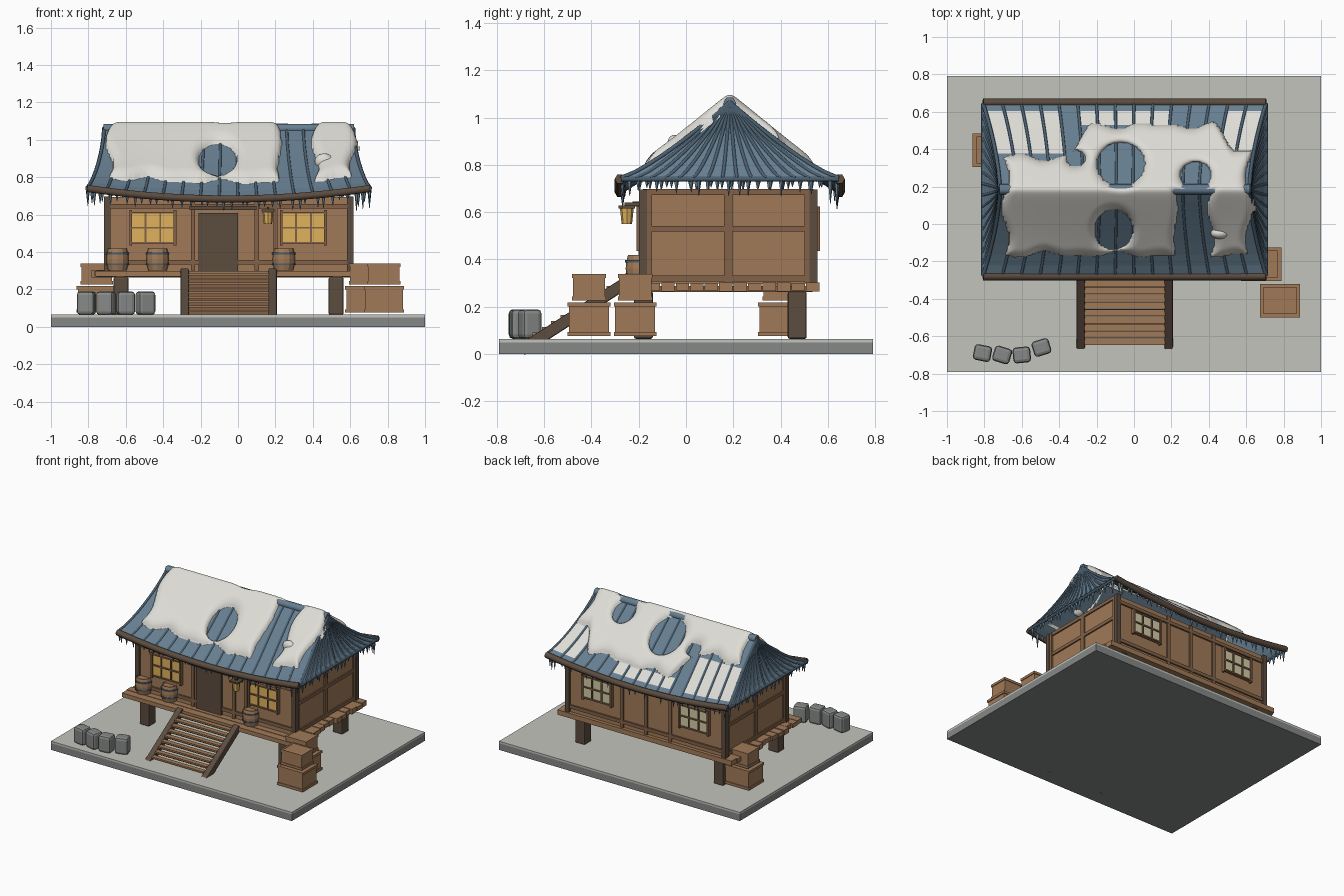
import bpy, bmesh, math, random
from mathutils import Matrix, Vector

random.seed(4)
if "Cube" in bpy.data.objects:
    bpy.data.objects.remove(bpy.data.objects["Cube"], do_unlink=True)


def material(name, code):
    rgb = [int(code[i:i + 2], 16) / 255 for i in (0, 2, 4)]
    rgba = [((c + .055) / 1.055) ** 2.4 for c in rgb] + [1]
    m = bpy.data.materials.new(name)
    m.use_nodes = True
    m.diffuse_color = rgba
    m.node_tree.nodes["Principled BSDF"].inputs["Base Color"].default_value = rgba
    return m


STONE = material("stone grey", "868987")
GROUND = material("ground frost", "C3C4BC")
SNOW = material("snow", "DEDCD5")
WOOD = material("wood", "A17A58")
POST = material("framing wood", "826248")
DARK = material("dark wood", "5C4C3F")
BLUE = material("roof blue", "667E90")
RIB = material("roof rib blue", "4A5E6E")
GOLD = material("lit window", "E0B25C")
PALE = material("pale window", "D3CBA6")


def make(name, bm, mat, smooth=False):
    bmesh.ops.remove_doubles(bm, verts=bm.verts, dist=.0001)
    bmesh.ops.recalc_face_normals(bm, faces=bm.faces)
    me = bpy.data.meshes.new(name)
    bm.to_mesh(me)
    bm.free()
    me.materials.append(mat)
    if smooth:
        me.shade_smooth()
    ob = bpy.data.objects.new(name, me)
    bpy.context.collection.objects.link(ob)
    return ob


def add_box(bm, center, size, rot=Matrix()):
    m = Matrix.Translation(center) @ rot @ Matrix.Diagonal((*size, 1))
    bmesh.ops.create_cube(bm, size=1, matrix=m)


def boxes(name, mat, items, bevel=0):
    bm = bmesh.new()
    for item in items:
        add_box(bm, *item)
    ob = make(name, bm, mat)
    if bevel:
        mod = ob.modifiers.new("bevel", "BEVEL")
        mod.width, mod.segments = bevel, 2
    return ob


def grid(bm, fn, nu, nv, keep=None):
    pts = [[fn(i / nu, j / nv) for j in range(nv + 1)] for i in range(nu + 1)]
    vs = [[bm.verts.new(p) for p in row] for row in pts]
    for i in range(nu):
        for j in range(nv):
            if keep is None or keep((i + .5) / nu, (j + .5) / nv):
                bm.faces.new((vs[i][j], vs[i + 1][j], vs[i + 1][j + 1], vs[i][j + 1]))


def lathe(bm, at, profile, sides=12):
    def fn(u, v):
        r, z = profile[round(v * (len(profile) - 1))]
        a = math.tau * u
        return Vector(at) + Vector((r * math.cos(a), r * math.sin(a), z))
    grid(bm, fn, sides, len(profile) - 1)


def tubes(name, mat, paths, radius):
    cu = bpy.data.curves.new(name, "CURVE")
    cu.dimensions, cu.bevel_depth, cu.bevel_resolution, cu.use_fill_caps = "3D", radius, 1, True
    for path in paths:
        sp = cu.splines.new("POLY")
        sp.points.add(len(path) - 1)
        for p, co in zip(sp.points, path):
            p.co = (*co, 1)
    ob = bpy.data.objects.new(name, cu)
    bpy.context.collection.objects.link(ob)
    cu.materials.append(mat)
    bpy.ops.object.select_all(action="DESELECT")
    bpy.context.view_layer.objects.active = ob
    ob.select_set(True)
    bpy.ops.object.convert(target="MESH")


# Ground slab
boxes("ground_slab", STONE, [((0, 0, .025), (2, 1.58, .05))])
boxes("ground_top", GROUND, [((0, 0, .0575), (2, 1.58, .015))])

# Stilts and plank deck
CX, RY = -.05, .185
boxes("stilts", DARK, [((CX + s * .575, y, .165), (.08, .08, .2)) for s in (-1, 1) for y in (-.18, .47)], .008)
N = 14
boxes("deck_planks", WOOD, [((CX, -.26 + .0612 * i, .284), (1.44 + random.uniform(-.03, .03), .056,
      random.uniform(.03, .04))) for i in range(N)])
boxes("deck_joists", POST, [((CX + x, .135, .275), (.05, .8, .025)) for x in (-.58, 0, .58)])

# House body with timber framing
HX, HY, MY = .65, .36, .178
boxes("walls", WOOD, [((CX, MY, .497), (HX * 2, HY * 2, .395))])
corner = [((CX + sx * HX, MY + sy * HY, .497), (.034, .034, .398)) for sx in (-1, 1) for sy in (-1, 1)]
boxes("corner_posts", DARK, corner)
frame = []
for s in (-1, 1):
    frame += [((CX + s * HX, MY, z), (.02, HY * 2, .025)) for z in (.32, .53, .685)]
    frame += [((CX + s * HX, MY + y, .497), (.022, .036, .39)) for y in (-.34, 0, .34)]
    frame += [((CX, MY + s * HY, z), (HX * 2, .025, .025)) for z in (.345, .645)]
frame += [((CX + x, MY + HY, .497), (.025, .022, .39)) for x in (-.2, 0, .2)]
frame += [((x, MY - HY, .497), (.022, .03, .39)) for x in (-.24, .1, .2)]
boxes("wall_frame", POST, frame)
boxes("door", DARK, [((-.105, MY - HY - .008, .455), (.21, .02, .31))])
boxes("door_lintel", DARK, [((-.08, MY - HY - .02, .635), (.36, .05, .022))])

# Windows, front lit and back pale
for side, mat, word in ((-1, GOLD, "front"), (1, PALE, "back")):
    y = MY + side * (HY + .008)
    panes, bars, sides = [], [], []
    for x in (-.455, .35):
        panes.append(((x, y, .53), (.23, .018, .165)))
        bars += [((x + d, y, .53), (.009, .034, .165)) for d in (-.04, .04)]
        bars += [((x, y, z), (.24, .034, .01)) for z in (.45, .53, .61)]
        sides += [((x + d, y, .53), (.014, .04, .19)) for d in (-.118, .118)]
    boxes(word + "_window_panes", mat, panes)
    boxes(word + "_window_bars", POST, bars)
    boxes(word + "_window_jambs", POST, sides)

# Stairs
slope = Matrix.Rotation(math.atan2(.27, .42), 4, "X")
boxes("stair_stringers", DARK, [((CX + s * .235, -.482, .155), (.045, .51, .05), slope) for s in (-1, 1)], .006)
boxes("stair_treads", WOOD, [((CX, -.63 + .039 * i, .085 + .0245 * i), (.43, .036, .012)) for i in range(9)])
boxes("stair_risers", POST, [((CX, -.615 + .039 * i, .07 + .0245 * i), (.43, .008, .02)) for i in range(9)])

# Crate stacks with rims
def crate(x, y, z, w, d, h):
    items = [((x, y, z + h / 2), (w * .94, d * .94, h * .94))]
    for sx in (-1, 1):
        items += [((x, y + sx * d * .46, z + k), (w, d * .08, .018)) for k in (.01, h - .01)]
        items += [((x + sx * w * .46, y, z + k), (w * .08, d, .018)) for k in (.01, h - .01)]
    return items


for word, x, y in (("front", .78, -.41), ("side", .68, -.215), ("back", -.755, .395)):
    boxes(word + "_crates", WOOD, crate(x, y, .075, .215, .18, .145) + crate(x, y, .225, .175, .145, .115))

# Barrels with hoops
wood, hoop = bmesh.new(), bmesh.new()
for x in (-.645, -.43, .245):
    at = (x, -.195, .302)
    lathe(wood, at, [(0, 0), (.05, 0), (.058, .035), (.06, .06), (.058, .085), (.05, .118), (.046, .11), (0, .11)])
    for z in (.028, .085):
        lathe(hoop, at, [(.055, z), (.062, z), (.062, z + .01), (.055, z + .01)])
make("barrels", wood, WOOD)
make("barrel_hoops", hoop, RIB)

# Hanging lantern
bm = bmesh.new()
lathe(bm, (.16, -.25, .55), [(0, 0), (.022, 0), (.029, .065), (0, .065)], 8)
make("lantern_glow", bm, GOLD)
boxes("lantern_cap", DARK, [((.16, -.25, .622), (.07, .07, .012)), ((.16, -.215, .635), (.012, .09, .012))])

# Standing stones
boxes("stones", STONE, [((x, y, .127), (.095, .085, .125), Matrix.Rotation(a, 4, "Z")) for x, y, a in
      ((-.81, -.69, -.2), (-.705, -.7, -.3), (-.6, -.7, .1), (-.495, -.66, .3))], .018)

# Curved hipped roof
RUN = .46


def half(t):
    return .665 + .09 * t ** 1.6


def height(t):
    return .74 + .32 * max(0, 1 - t) ** 1.25


def main_point(side, u, t, lift=0):
    return Vector((CX + u * half(t), RY + side * RUN * t, height(t) - .055 * t * t * (1 - u * u) + lift))


def end_point(side, u, t, lift=0):
    return Vector((CX + side * (half(t) + lift), RY + u * RUN * t, height(t) + lift))


bm = bmesh.new()
ribs, eaves, ends = [], [], []
SLOTS = 15
steps = [k / 8 for k in range(9)]
for side in (-1, 1):
    for fn in (main_point, end_point):
        grid(bm, lambda a, b: fn(side, a * 2 - 1, b), SLOTS, 8)
    for k in range(SLOTS + 1):
        u = 2 * k / SLOTS - 1
        ribs.append([main_point(side, u, t, .006) for t in steps])
        ribs.append([end_point(side, u, t, .003) for t in steps])
    eaves.append([main_point(side, k / 10 - 1, 1.01) for k in range(21)])
    ends.append([end_point(side, k / 5 - 1, 1) for k in range(11)])
roof = make("roof", bm, BLUE)
solid = roof.modifiers.new("thickness", "SOLIDIFY")
solid.thickness, solid.offset = .016, 0
tubes("roof_ribs", RIB, ribs, .009)
tubes("eave_beams", DARK, eaves, .022)
tubes("end_eaves", RIB, ends, .012)
tubes("ridge_cap", BLUE, [[(CX - .67, RY, 1.06), (CX + .67, RY, 1.06)]], .028)

# Icicles round the eaves
bm = bmesh.new()
for side in (-1, 1):
    for fn, n in ((main_point, 34), (end_point, 21)):
        for k in range(n):
            u = 2 * (k + random.uniform(.2, .8)) / n - 1
            d = random.uniform(.035, .08) + .035 * (abs(u) > .9)
            p = fn(side, u, .985) - Vector((0, 0, d / 2))
            bmesh.ops.create_cone(bm, segments=5, radius1=.001, radius2=.013, depth=d,
                                  cap_ends=True, matrix=Matrix.Translation(p))
make("icicles", bm, BLUE)

# Thin snow panels between the rear ribs
bm = bmesh.new()
for k in range(SLOTS):
    x = CX + (2 * (k + .5) / SLOTS - 1) * .74
    top = .42 if x < -.36 else .75 if -.28 < x < .17 else .46 if x > .46 else None
    if top:
        grid(bm, lambda a, b: main_point(1, 2 * (k + .1 + .8 * a) / SLOTS - 1, top + (.91 - top) * b, .013), 1, 5)
make("snow_panels", bm, SNOW)

# Thick snow blanket with melted holes
HOLES = ((-.11, -.03, .1, .105), (-.07, .32, .125, .115), (-.31, .35, .05, .04), (.33, .26, .08, .07))


def ramp(x, a, b):
    k = min(1, max(0, (x - a) / (b - a)))
    return k * k * (3 - 2 * k)


def cover(x, y):
    wob = .012 * math.sin(x * 17) + .008 * math.sin(x * 31 + 1)
    side = .02 * math.sin(y * 19)
    back = .36 + .17 * ramp(x, -.36, -.22) - .13 * ramp(x, .42, .54) + wob
    d = min(x + .69 + side, .615 - x + side, y + .165 + wob, back - y)
    d = min(d, max(.225 - x + side / 2, x - .41 + side, y - .17))
    for cx, cy, rx, ry in HOLES:
        d = min(d, (math.hypot((x - cx) / rx, (y - cy) / ry) - 1) * min(rx, ry))
    return d


def snow_xy(a, b):
    return -.75 + 1.42 * a, -.23 + .82 * b


def snow_point(a, b):
    x, y = snow_xy(a, b)
    t = math.hypot(y - RY, .018) / RUN
    u = max(-1, min(1, (x - CX) / half(t)))
    d = cover(x, y)
    k = min(1, max(0, d / .05))
    lift = -.02 if d <= 0 else .008 + .044 * math.sqrt(k * (2 - k))
    return (x, y, main_point(1, u, t).z + lift)


bm = bmesh.new()
grid(bm, snow_point, 150, 90, lambda a, b: cover(*snow_xy(a, b)) > -.012)
bmesh.ops.delete(bm, geom=[v for v in bm.verts if not v.link_faces], context="VERTS")
make("roof_snow", bm, SNOW, True)
bm = bmesh.new()
bmesh.ops.create_icosphere(bm, subdivisions=3, radius=1, matrix=Matrix.Translation((.46, -.05, .885))
                           @ Matrix.Diagonal((.05, .03, .042, 1)))
make("snow_lump", bm, SNOW, True)
